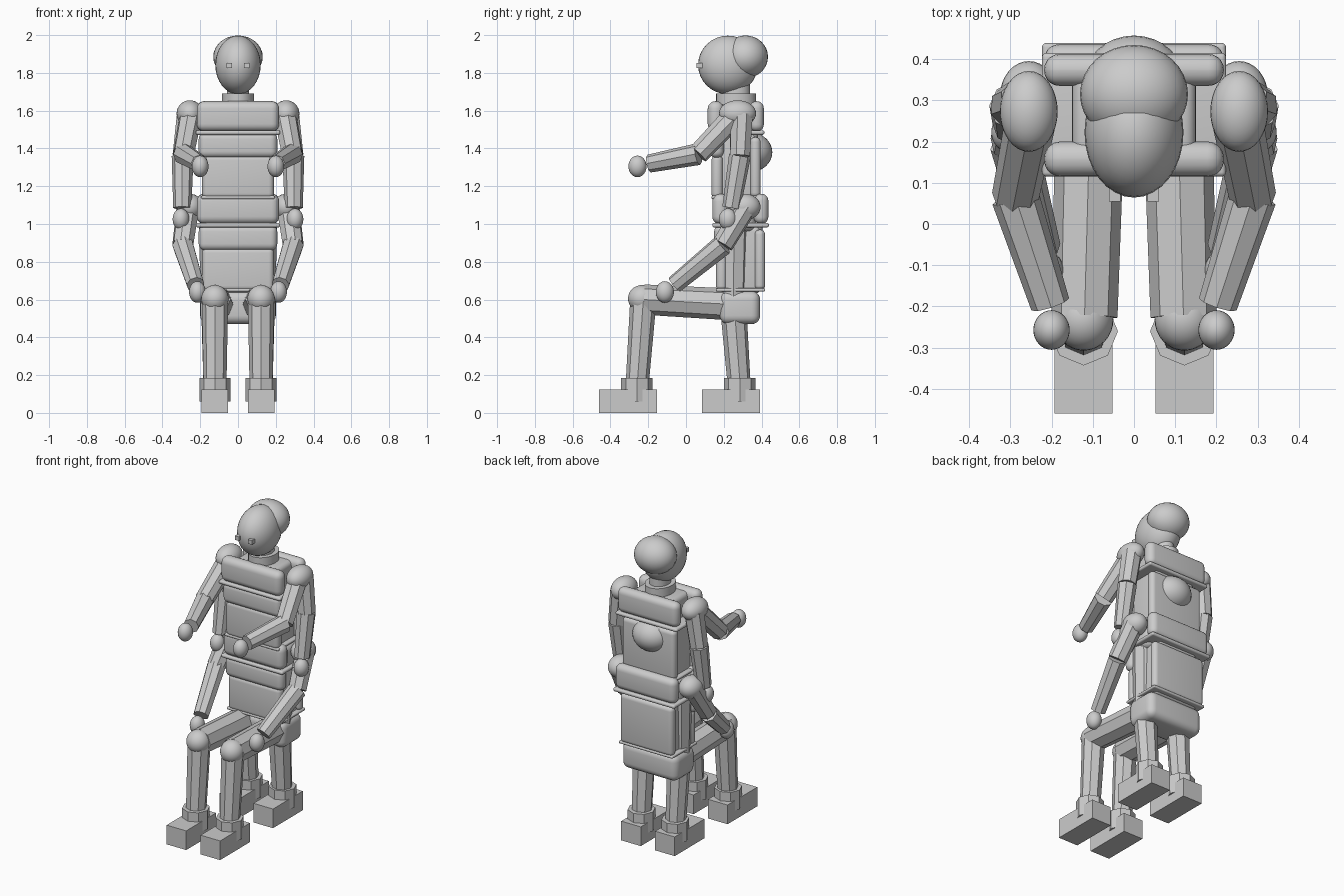
import bpy, math
from mathutils import Vector

if "Cube" in bpy.data.objects:
    bpy.data.objects.remove(bpy.data.objects["Cube"])


def finish(ob, name, smooth=False):
    ob.name = name
    if smooth:
        bpy.ops.object.shade_smooth_by_angle(angle=math.radians(40))
    return ob


def box(name, x, y, z, bevel=0.0):
    """Box from (min, max) ranges, optionally rounded."""
    c = [(r[0] + r[1]) / 2 for r in (x, y, z)]
    bpy.ops.mesh.primitive_cube_add(size=1, location=c)
    ob = bpy.context.object
    ob.scale = [r[1] - r[0] for r in (x, y, z)]
    bpy.ops.object.transform_apply(location=False, rotation=False, scale=True)
    if bevel:
        m = ob.modifiers.new("round", 'BEVEL')
        m.width, m.segments = bevel, 5
        bpy.ops.object.modifier_apply(modifier="round")
    return finish(ob, name, bevel > 0)


def ball(name, loc, radii):
    bpy.ops.mesh.primitive_uv_sphere_add(segments=32, ring_count=16, radius=1, location=loc)
    ob = bpy.context.object
    ob.scale = radii
    bpy.ops.object.transform_apply(location=False, rotation=False, scale=True)
    return finish(ob, name, True)


def limb(name, a, b, r1, r2):
    """Flat-sided octagonal tube between two points."""
    a, b = Vector(a), Vector(b)
    d = b - a
    bpy.ops.mesh.primitive_cone_add(vertices=8, radius1=r1, radius2=r2,
                                    depth=d.length, location=(a + b) / 2)
    ob = bpy.context.object
    ob.rotation_mode = 'QUATERNION'
    ob.rotation_quaternion = d.to_track_quat('Z', 'Y')
    return finish(ob, name)


def torso(tag, dy, dz):
    def b(part, hx, y0, y1, z0, z1, bev):
        box(f"{tag}_{part}", (-hx, hx), (y0 + dy, y1 + dy), (z0 + dz, z1 + dz), bev)
    # front and back pads around a narrower core
    b("chest_front", .218, .115, .20, 1.49, 1.65, .04)
    b("chest_back", .218, .335, .412, 1.49, 1.65, .037)
    b("chest_core", .15, .16, .38, 1.42, 1.635, .03)
    b("ribs_front", .208, .125, .20, 1.35, 1.485, .035)
    b("belly_front", .19, .135, .195, 1.135, 1.365, .028)
    b("back_pad", .19, .34, .395, 1.14, 1.46, .026)
    b("belly_core", .165, .165, .37, 1.12, 1.48, .03)
    b("upper_plate", .223, .115, .415, 1.472, 1.496, .011)
    b("waist_plate", .195, .135, .395, 1.132, 1.15, .008)
    b("pelvis", .20, .155, .368, .96, 1.135, .045)


torso("standing", 0, 0)
torso("seated", .024, -.49)

# heads: the seated one is buried in the standing body
ball("face", (0, .222, 1.842), (.12, .158, .155))
ball("cranium", (0, .315, 1.885), (.131, .119, .113))
ball("seated_cranium", (0, .34, 1.38), (.125, .117, .105))
for r, z0, z1 in ((1, 1.60, 1.69), (.7, 1.66, 1.75)):
    bpy.ops.mesh.primitive_cylinder_add(vertices=32, radius=1, depth=z1 - z0,
                                        location=(0, .265, (z0 + z1) / 2))
    neck = bpy.context.object
    neck.scale = (.085 * r, .105 * r, 1)
    finish(neck, "neck", True)

for s, side in ((1, "right"), (-1, "left")):
    def P(x, y, z):
        return (s * x, y, z)

    box(f"{side}_eye", sorted((s * .033, s * .061)), (.055, .09), (1.825, 1.852))

    # shoulders
    ball(f"{side}_shoulder", P(.255, .273, 1.585), (.07, .098, .07))
    ball(f"{side}_seated_shoulder", P(.255, .31, 1.09), (.07, .085, .07))

    # arms: (shoulder, elbow, wrist, hand)
    arms = {
        "raised": ((.25, .255, 1.57), (.288, .065, 1.37), (.203, -.195, 1.32), (.2, -.257, 1.305)),
        "hanging": ((.265, .295, 1.58), (.293, .285, 1.36), (.295, .24, 1.085), (.302, .222, 1.025)),
        "seated": ((.265, .315, 1.09), (.292, .195, .89), (.225, -.06, .68), (.215, -.112, .64)),
    }
    for tag, (a, b, c, h) in arms.items():
        limb(f"{side}_{tag}_upper_arm", P(*a), P(*b), .062, .057)
        limb(f"{side}_{tag}_forearm", P(*b), P(*c), .058, .048)
        ball(f"{side}_{tag}_hand", P(*h), (.044, .048, .057))

    # standing legs
    limb(f"{side}_standing_thigh", P(.13, .255, 1.0), P(.125, .25, .54), .078, .07)
    limb(f"{side}_standing_shin", P(.125, .25, .56), P(.122, .285, .1), .07, .06)

    # seated legs
    limb(f"{side}_seated_thigh", P(.105, .32, .57), P(.12, -.225, .6), .085, .08)
    limb(f"{side}_seated_shin", P(.122, -.225, .61), P(.122, -.262, .1), .07, .06)
    ball(f"{side}_knee", P(.122, -.232, .605), (.072, .075, .072))

    # ankles and feet
    for tag, ya, y0 in (("standing", .285, .085), ("seated", -.26, -.46)):
        limb(f"{side}_{tag}_ankle", P(.122, ya, .06), P(.122, ya, .185), .083, .083)
        box(f"{side}_{tag}_foot", sorted((s * .052, s * .193)), (y0, y0 + .307), (0, .125))
